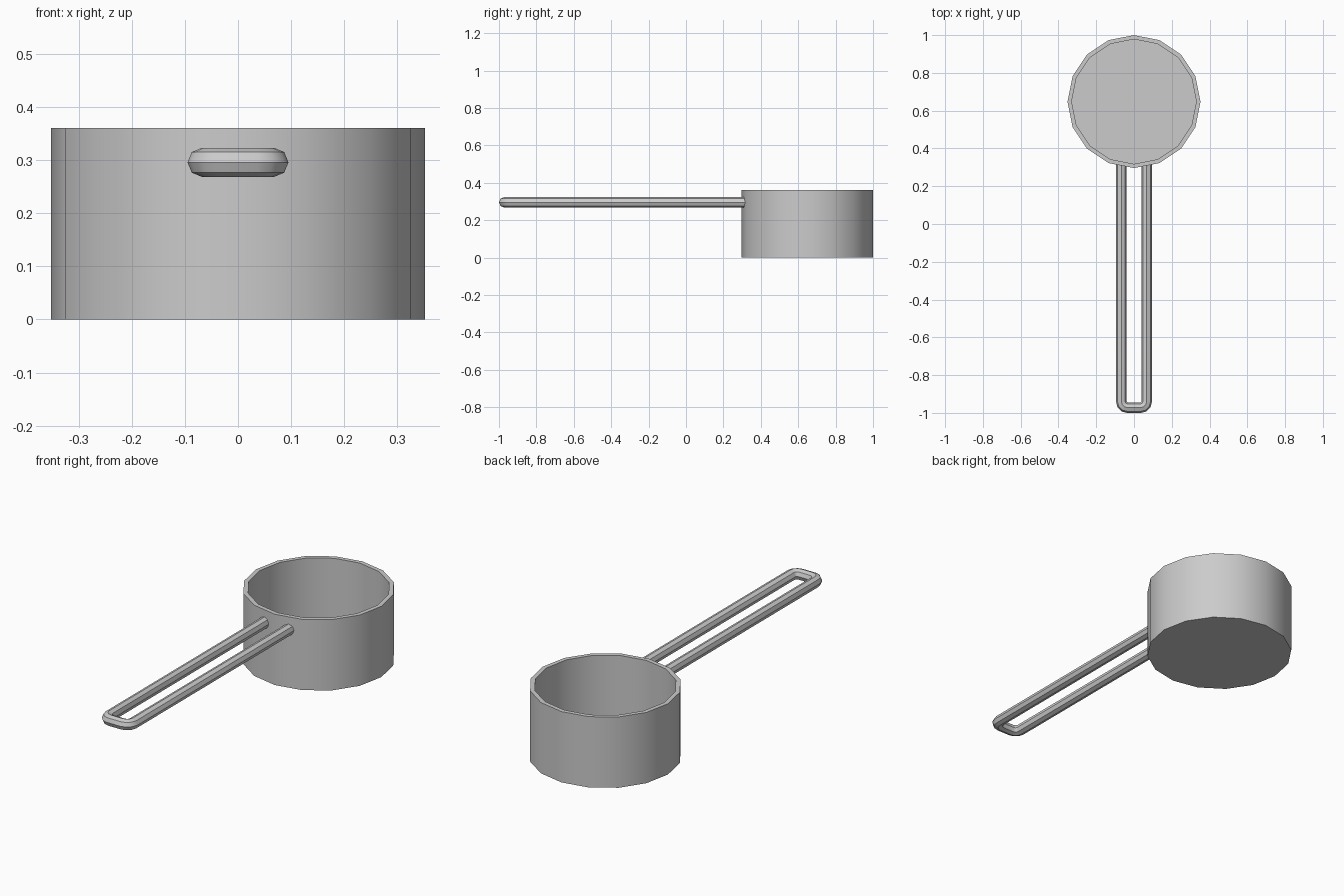
import bpy, bmesh
from math import sin, cos, pi, radians
from mathutils import Vector

if "Cube" in bpy.data.objects:
    bpy.data.objects.remove(bpy.data.objects["Cube"], do_unlink=True)

CUP_Y, CUP_R, WALL, CUP_H, SIDES = 0.648, 0.352, 0.022, 0.36, 16
ROD_R, ROD_Z, ROD_X, BEND_Y = 0.0275, 0.2955, 0.0675, -0.9725
CORNER = 0.034

steel = bpy.data.materials.new("steel grey")
steel.use_nodes = True
grey = (0.6, 0.6, 0.6, 1)
steel.diffuse_color = grey
steel.node_tree.nodes["Principled BSDF"].inputs["Base Color"].default_value = grey


def skin(name, rings, angle):
    """Join point rings into a closed skin with a cap at each end."""
    bm = bmesh.new()
    loops = [[bm.verts.new(p) for p in ring] for ring in rings]
    for a, b in zip(loops, loops[1:]):
        n = len(a)
        for i in range(n):
            j = (i + 1) % n
            bm.faces.new((a[i], a[j], b[j], b[i]))
    bm.faces.new(loops[0])
    bm.faces.new(loops[-1])
    bmesh.ops.recalc_face_normals(bm, faces=bm.faces)
    mesh = bpy.data.meshes.new(name)
    bm.to_mesh(mesh)
    bm.free()
    mesh.materials.append(steel)
    obj = bpy.data.objects.new(name, mesh)
    bpy.context.collection.objects.link(obj)
    bpy.ops.object.select_all(action='DESELECT')
    obj.select_set(True)
    bpy.context.view_layer.objects.active = obj
    bpy.ops.object.shade_smooth_by_angle(angle=radians(angle))
    return obj


def cup_ring(r, z):
    turns = [2 * pi * i / SIDES for i in range(SIDES)]
    return [(r * cos(t), CUP_Y + r * sin(t), z) for t in turns]


# Open cup: outside wall, rim, inside wall and floor
inner = CUP_R - WALL
skin("cup", [cup_ring(CUP_R, 0), cup_ring(CUP_R, CUP_H),
             cup_ring(inner, CUP_H), cup_ring(inner, WALL)], 30)

# Handle path: one straight leg with a rounded corner, mirrored to the other leg
half = [Vector((ROD_X, 0.32, ROD_Z))]
for k in range(4):
    t = k * pi / 6
    half.append(Vector((ROD_X - CORNER + CORNER * cos(t),
                        BEND_Y + CORNER - CORNER * sin(t), ROD_Z)))
path = half + [Vector((-p.x, p.y, p.z)) for p in reversed(half)]

# Eight-sided rod swept along the path with mitred joints
rings = []
for i, p in enumerate(path):
    before = (p - path[i - 1]).normalized() if i else None
    after = (path[i + 1] - p).normalized() if i < len(path) - 1 else None
    before, after = before or after, after or before
    along = (before + after).normalized()
    side = Vector((-along.y, along.x, 0)) / along.dot(after)
    rings.append([p + side * ROD_R * cos(a) + Vector((0, 0, ROD_R * sin(a)))
                  for a in (k * pi / 4 for k in range(8))])
skin("wire_handle", rings, 35)
